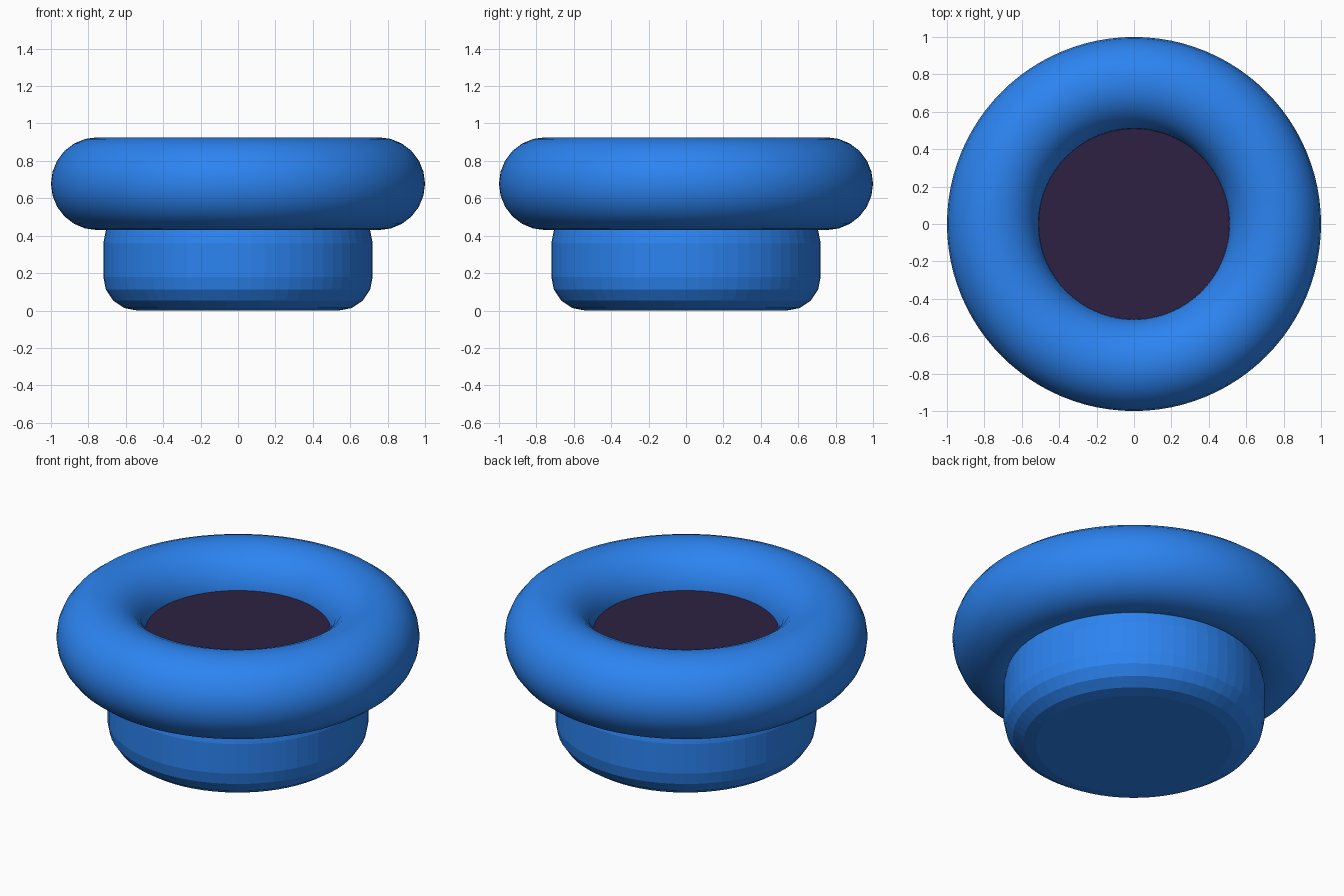
import bpy

if "Cube" in bpy.data.objects:
    bpy.data.objects.remove(bpy.data.objects["Cube"])


def material(name, color):
    m = bpy.data.materials.new(name)
    m.diffuse_color = color
    m.use_nodes = True
    m.node_tree.nodes["Principled BSDF"].inputs["Base Color"].default_value = m.diffuse_color
    return m


blue = material("blue_rubber", (0.025, 0.23, 0.88, 1))
dark = material("dark_centre", (0.026, 0.015, 0.055, 1))


def finish(name, mat):
    ob = bpy.context.object
    ob.name = name
    ob.data.materials.append(mat)
    return ob


# Drum-shaped base with generously rounded rims, flat faceted
bpy.ops.mesh.primitive_cylinder_add(vertices=64, radius=0.72, depth=0.54,
                                    location=(0, 0, 0.27))
base = finish("base", blue)
bevel = base.modifiers.new("rounded_rims", 'BEVEL')
bevel.width = 0.18
bevel.segments = 4
bevel.limit_method = 'ANGLE'
bevel.angle_limit = 0.8

# Fat smooth ring on top
bpy.ops.mesh.primitive_torus_add(major_radius=0.752, minor_radius=0.248,
                                 major_segments=96, minor_segments=24,
                                 location=(0, 0, 0.678))
finish("ring", blue)
bpy.ops.object.shade_smooth()

# Dark disc filling the ring's hole
bpy.ops.mesh.primitive_cylinder_add(vertices=64, radius=0.56, depth=0.22,
                                    location=(0, 0, 0.61))
finish("centre_disc", dark)
